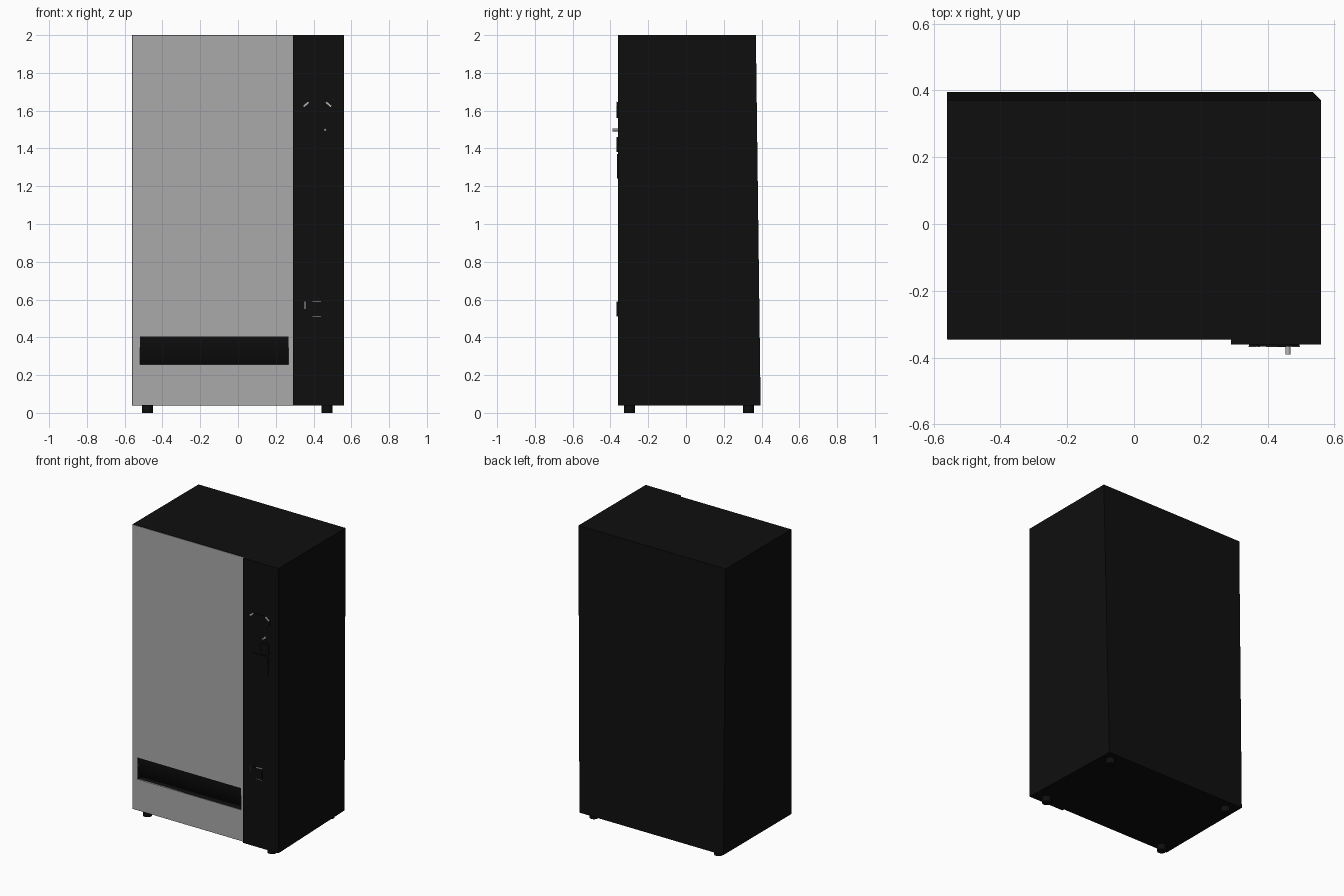
import bpy, bmesh, math
from mathutils import Matrix

if "Cube" in bpy.data.objects:
    bpy.data.objects.remove(bpy.data.objects["Cube"])


def material(name, rgb):
    m = bpy.data.materials.new(name)
    m.use_nodes = True
    m.diffuse_color = (*rgb, 1)
    m.node_tree.nodes["Principled BSDF"].inputs["Base Color"].default_value = (*rgb, 1)
    return m


black = material("black", (0.0045, 0.0045, 0.0045))
grey = material("front grey", (0.40, 0.40, 0.40))
metal = material("light metal", (0.50, 0.50, 0.50))


def make(name, bm, mat):
    bmesh.ops.recalc_face_normals(bm, faces=bm.faces)
    me = bpy.data.meshes.new(name)
    bm.to_mesh(me)
    bm.free()
    ob = bpy.data.objects.new(name, me)
    bpy.context.collection.objects.link(ob)
    me.materials.append(mat)
    return ob


def box_mesh(x0, x1, y0, y1, z0, z1):
    bm = bmesh.new()
    bmesh.ops.create_cube(bm, size=1)
    for v in bm.verts:
        v.co = (x1 if v.co.x > 0 else x0, y1 if v.co.y > 0 else y0, z1 if v.co.z > 0 else z0)
    return bm


def box(name, x0, x1, y0, y1, z0, z1, mat):
    return make(name, box_mesh(x0, x1, y0, y1, z0, z1), mat)


def prism(name, outline, place, offset, mat):
    """Outline placed in space by place(a, b) and extruded along offset."""
    bm = bmesh.new()
    face = bm.faces.new([bm.verts.new(place(a, b)) for a, b in outline])
    new = bmesh.ops.extrude_face_region(bm, geom=[face])["geom"]
    bmesh.ops.translate(bm, vec=offset, verts=[g for g in new if isinstance(g, bmesh.types.BMVert)])
    return make(name, bm, mat)


def cylinder(name, loc, radius, depth, mat, rot=Matrix(), sides=16):
    bm = bmesh.new()
    bmesh.ops.create_cone(bm, cap_ends=True, segments=sides, radius1=radius, radius2=radius,
                          depth=depth, matrix=Matrix.Translation(loc) @ rot)
    ob = make(name, bm, mat)
    for p in ob.data.polygons:
        p.use_smooth = len(p.vertices) == 4
    ob.data.set_sharp_from_angle(angle=math.radians(40))
    return ob


# Cabinet: back leans out towards the floor, one back corner tucked in
bm = box_mesh(-0.56, 0.56, -0.345, 0.37, 0.04, 2.0)
for v in bm.verts:
    if v.co.y > 0 and v.co.z < 1:
        v.co.y = 0.395
        if v.co.x > 0:
            v.co.x = 0.535
cabinet = make("cabinet", bm, black)
front = box("front_panel", -0.558, 0.29, -0.348, -0.340, 0.042, 1.998, grey)

# Delivery opening cut through the front panel into the cabinet
cutter = box("opening_cutter", -0.52, 0.268, -0.40, -0.27, 0.255, 0.405, black)
cutter.hide_render = True
for ob in (cabinet, front):
    mod = ob.modifiers.new("opening", "BOOLEAN")
    mod.object, mod.operation, mod.solver = cutter, "DIFFERENCE", "EXACT"
    bpy.context.view_layer.update()
    cut = bpy.data.meshes.new_from_object(ob.evaluated_get(bpy.context.evaluated_depsgraph_get()))
    ob.modifiers.clear()
    ob.data = cut
bpy.data.objects.remove(cutter)

# Curved delivery flap, tipping inwards at the bottom
curve = [(-0.347, 0.405), (-0.345, 0.375), (-0.340, 0.345), (-0.331, 0.315),
         (-0.319, 0.285), (-0.304, 0.257), (-0.275, 0.257), (-0.275, 0.405)]
flap = prism("delivery_flap", curve, lambda y, z: (-0.52, y, z), (0.788, 0, 0), black)
for p in flap.data.polygons:
    p.use_smooth = True
flap.data.set_sharp_from_angle(angle=math.radians(30))

# Control column
box("control_panel", 0.29, 0.56, -0.361, -0.345, 0.04, 2.0, black)


def plate(name, x0, x1, z0, z1, c, y, mat=black):
    """Raised plate with cut corners."""
    pts = [(x0 + c, z0), (x1 - c, z0), (x1, z0 + c), (x1, z1 - c),
           (x1 - c, z1), (x0 + c, z1), (x0, z1 - c), (x0, z0 + c)]
    return prism(name, pts, lambda x, z: (x, y, z), (0, -0.36 - y, 0), mat)


plate("display", 0.345, 0.495, 1.56, 1.645, 0.025, -0.367)
plate("coin_slot_plate", 0.43, 0.49, 1.38, 1.46, 0.01, -0.368)
plate("keypad", 0.355, 0.485, 1.24, 1.37, 0.008, -0.365)
plate("coin_return", 0.355, 0.44, 0.51, 0.59, 0.004, -0.367)

# Metal glints at the display's upper corners
for side, x in (("right", 0.36), ("left", 0.48)):
    s = 1 if side == "right" else -1
    ob = box("display_trim_" + side, -0.018, 0.018, -0.002, 0.002, -0.005, 0.005, metal)
    ob.location = (x, -0.367, 1.634)
    ob.rotation_euler.y = -s * math.radians(40)

# Coin return trim
for i, (x0, x1, z0, z1) in enumerate([(0.353, 0.357, 0.55, 0.59),
                                      (0.395, 0.44, 0.587, 0.591),
                                      (0.395, 0.44, 0.509, 0.513)]):
    box("coin_return_trim_%d" % (i + 1), x0, x1, -0.3685, -0.361, z0, z1, metal)

# Lock knob
cylinder("lock_knob", (0.461, -0.375, 1.498), 0.007, 0.03, metal,
         Matrix.Rotation(math.pi / 2, 4, "X"), 12)

# Feet
for fx, xs in (("right", -0.48), ("left", 0.47)):
    for fy, ys in (("front", -0.30), ("back", 0.33)):
        cylinder("foot_%s_%s" % (fy, fx), (xs, ys, 0.0225), 0.029, 0.045, black)
